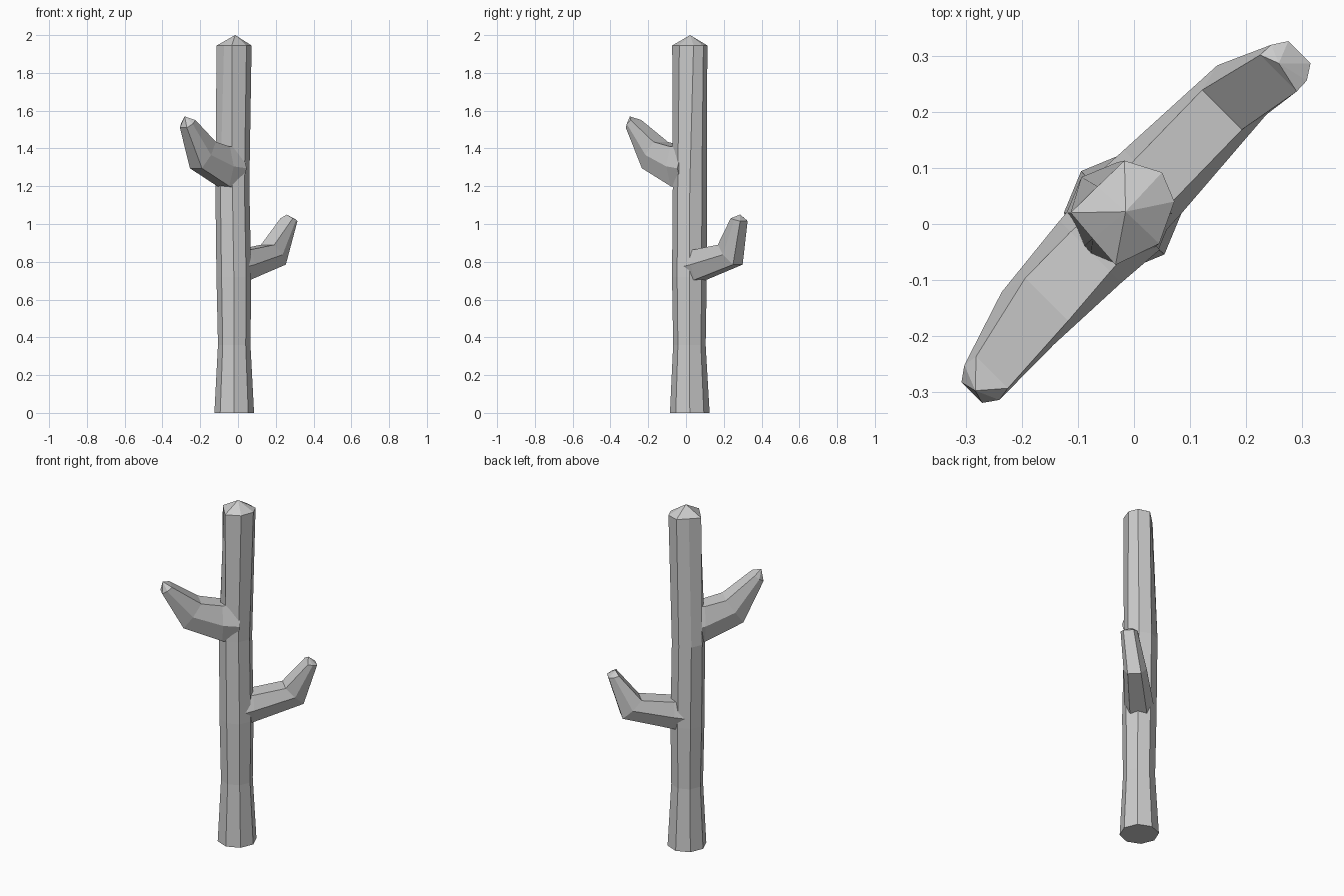
import bpy, bmesh, math
from mathutils import Vector

if "Cube" in bpy.data.objects:
    bpy.data.objects.remove(bpy.data.objects["Cube"])


def loft(name, rings, tip):
    """Bridge equal-sized rings; flat base cap, pointed end cap."""
    bm = bmesh.new()
    loops = [[bm.verts.new(p) for p in ring] for ring in rings]
    n = len(loops[0])
    apex = bm.verts.new(tip)
    bm.faces.new(loops[0][::-1])
    for a, b in zip(loops, loops[1:]):
        for i in range(n):
            j = (i + 1) % n
            bm.faces.new((a[i], a[j], b[j], b[i]))
    for i in range(n):
        bm.faces.new((loops[-1][i], loops[-1][(i + 1) % n], apex))
    bmesh.ops.recalc_face_normals(bm, faces=bm.faces)
    mesh = bpy.data.meshes.new(name)
    bm.to_mesh(mesh)
    bm.free()
    ob = bpy.data.objects.new(name, mesh)
    bpy.context.collection.objects.link(ob)
    return ob


# Trunk: octagonal rings, closing to a six-sided top
def octagon(cx, cy, r, z):
    return [(cx + r * math.cos(i * math.pi / 4), cy + r * math.sin(i * math.pi / 4), z)
            for i in range(8)]


top = [(.072, .04), (.05, .092), (-.017, .113), (-.065, .067),
       (-.113, .02), (-.074, -.026), (-.033, -.073), (.045, -.035)]
trunk = loft("trunk", [octagon(-.02, .02, .105, 0),
                       octagon(-.02, .018, .086, .36),
                       octagon(-.022, .018, .092, .72),
                       octagon(-.03, .02, .09, 1.2),
                       [(x, y, 1.945) for x, y in top]], (-.015, .022, 2.0))


# Branches: six-sided sections in the diagonal plane
def branch(name, side, sections, tip):
    def place(d, p, z):
        s = math.sqrt(.5)
        return Vector((s * (side * d + p), s * (side * d - p), z))

    rings = []
    for (d0, z0), (d1, z1), centre, flat_low, wide, flat_top in sections:
        dm, zm = (d0 + d1) / 2, (z0 + z1) / 2
        rings.append([place(d0, centre - flat_low, z0), place(d0, centre + flat_low, z0),
                      place(dm, centre + wide, zm),
                      place(d1, centre + flat_top, z1), place(d1, centre - flat_top, z1),
                      place(dm, centre - wide, zm)])
    return loft(name, rings, place(*tip))


# each section: lower edge (d, z), upper edge (d, z), sideways offset, half widths
upper = branch("upper_branch", -1, [
    ((.0, 1.18), (.0, 1.41), -.02, .045, .085, .045),
    ((.09, 1.20), (.09, 1.41), -.02, .045, .078, .05),
    ((.30, 1.295), (.205, 1.435), -.015, .045, .066, .054),
    ((.417, 1.51), (.366, 1.55), .008, .026, .044, .04)], (.41, .01, 1.57))
lower = branch("lower_branch", 1, [
    ((.0, .68), (.0, .86), -.03, .045, .08, .045),
    ((.08, .705), (.08, .865), -.03, .045, .076, .05),
    ((.355, .785), (.255, .89), -.033, .036, .062, .05),
    ((.425, 1.015), (.372, 1.03), -.008, .028, .045, .046)], (.385, -.02, 1.05))

# Fuse branches into the trunk
for b in (upper, lower):
    mod = trunk.modifiers.new("fuse_" + b.name, 'BOOLEAN')
    mod.operation = 'UNION'
    mod.solver = 'EXACT'
    mod.object = b
bpy.context.view_layer.objects.active = trunk
trunk.select_set(True)
for mod in list(trunk.modifiers):
    bpy.ops.object.modifier_apply(modifier=mod.name)
for b in (upper, lower):
    bpy.data.objects.remove(b, do_unlink=True)
trunk.name = "branching_trunk"
